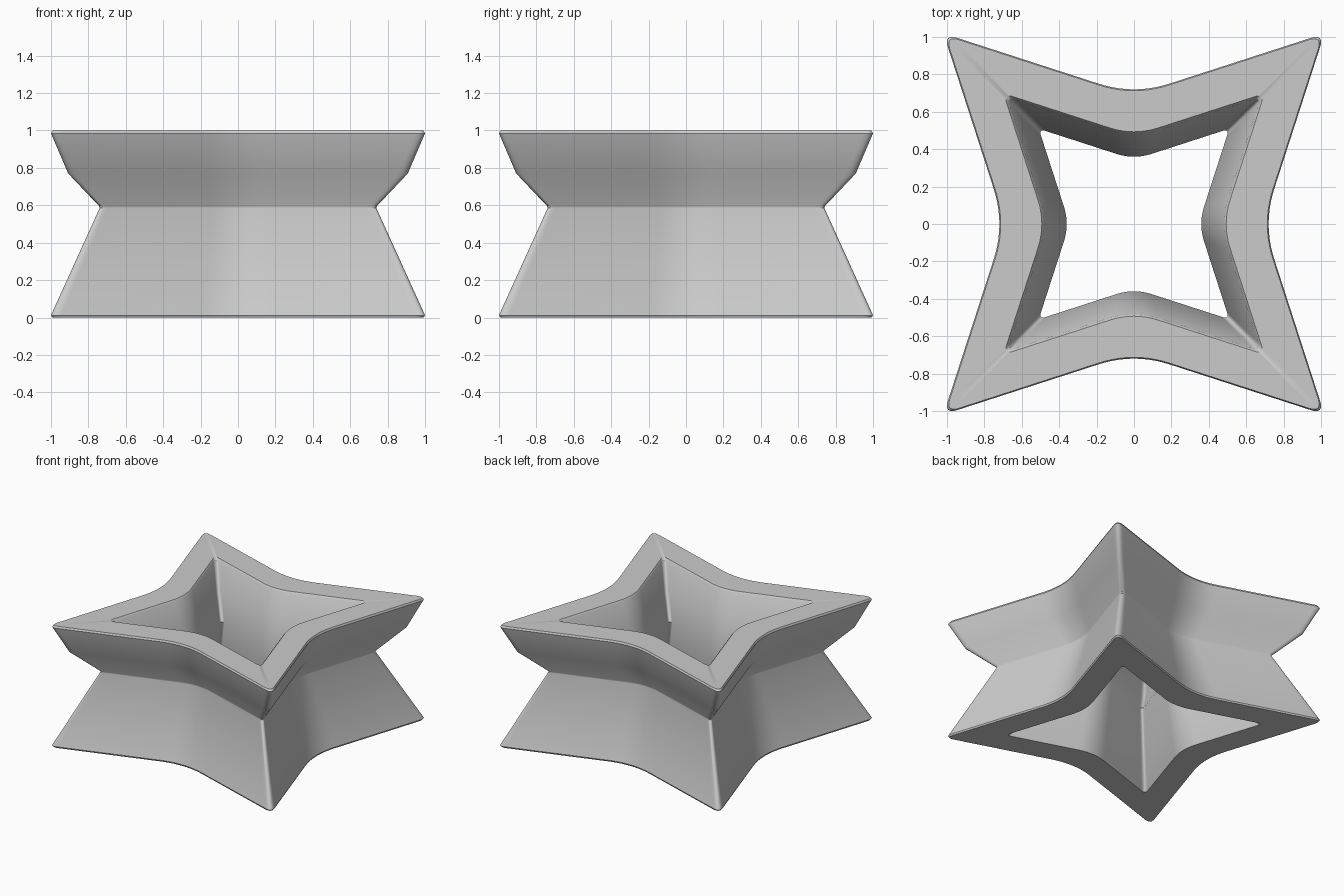
import bpy
import bmesh
import math
from mathutils import Vector

default = bpy.data.objects.get("Cube")
if default:
    bpy.data.objects.remove(default, do_unlink=True)


def make_material(name, colour):
    mat = bpy.data.materials.new(name)
    mat.use_nodes = True
    mat.diffuse_color = colour
    mat.node_tree.nodes["Principled BSDF"].inputs["Base Color"].default_value = colour
    return mat


def rounded_corner(corner, before, after, reach, steps):
    """Points of a quadratic curve that softens one corner."""
    start = corner + (before - corner).normalized() * reach
    end = corner + (after - corner).normalized() * reach
    return [start * (1 - t) ** 2 + corner * 2 * t * (1 - t) + end * t * t
            for t in (i / steps for i in range(steps + 1))]


def star_outline():
    """Four-pointed star with tight tips and broad valleys, half-width 1."""
    corners = []
    for i in range(8):
        radius = 0.69 if i % 2 == 0 else 1.02 * math.sqrt(2)
        angle = i * math.pi / 4
        corners.append(Vector((radius * math.cos(angle), radius * math.sin(angle))))
    points = []
    for i, corner in enumerate(corners):
        reach, steps = (0.2, 10) if i % 2 == 0 else (0.08, 16)
        points += rounded_corner(corner, corners[i - 1], corners[(i + 1) % 8], reach, steps)
    size = max(p.x for p in points)
    return [p / size for p in points]


# Wall cross-section as (outline scale, height): up the outside, down the inside
WALL = [(0.992, 0), (1, 0.012), (0.74, 0.585), (0.742, 0.595), (0.908, 0.77),
        (1, 0.985), (0.99, 1), (0.685, 1), (0.667, 0.985), (0.6, 0.77),
        (0.5, 0.59), (0.667, 0.015), (0.675, 0)]

# Star ring: the outline swept through every level of the wall
outline = star_outline()
bm = bmesh.new()
rings = [[bm.verts.new((p.x * s, p.y * s, z)) for p in outline] for s, z in WALL]
count = len(outline)
for r, ring in enumerate(rings):
    upper = rings[(r + 1) % len(rings)]
    for i in range(count):
        j = (i + 1) % count
        bm.faces.new((ring[i], ring[j], upper[j], upper[i]))
bmesh.ops.recalc_face_normals(bm, faces=bm.faces)
mesh = bpy.data.meshes.new("star_ring")
bm.to_mesh(mesh)
bm.free()
mesh.materials.append(make_material("light_grey", (0.6, 0.6, 0.6, 1)))

star = bpy.data.objects.new("star_ring", mesh)
bpy.context.collection.objects.link(star)
bpy.ops.object.select_all(action="DESELECT")
star.select_set(True)
bpy.context.view_layer.objects.active = star
bpy.ops.object.shade_smooth_by_angle(angle=math.radians(35))
